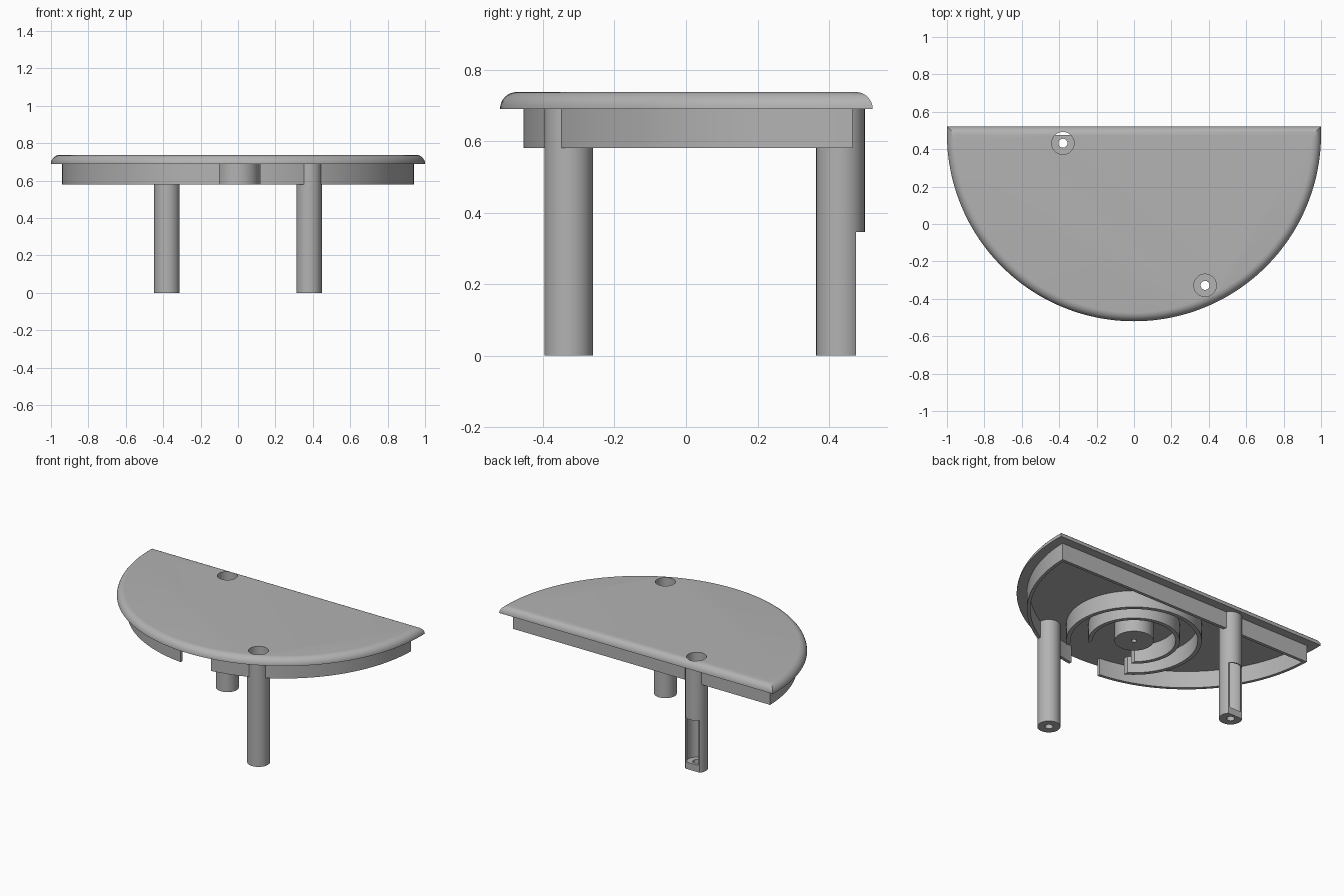
import bpy, bmesh
from math import pi, sin, cos, asin, radians

cube = bpy.data.objects.get("Cube")
if cube:
    bpy.data.objects.remove(cube, do_unlink=True)

grey = bpy.data.materials.new("matte grey")
grey.use_nodes = True
colour = (0.45, 0.45, 0.45, 1)
grey.diffuse_color = colour
grey.node_tree.nodes["Principled BSDF"].inputs["Base Color"].default_value = colour

CENTRE_Y = 0.48            # centre of the big arc
UNDER, RIM, TOP = 0.69, 0.58, 0.737
LEG_R, BORE_R = 0.068, 0.06


def segment(radius, chord_y, z, n=96):
    """Outline of a disc cut off by a straight back edge."""
    a = asin((chord_y - CENTRE_Y) / radius)
    angles = [pi - a + (pi + 2 * a) * i / n for i in range(n + 1)]
    return [(radius * cos(t), CENTRE_Y + radius * sin(t), z) for t in angles]


def circle(radius, z, n=64):
    return [(radius * cos(2 * pi * i / n), radius * sin(2 * pi * i / n), z) for i in range(n)]


def loft(name, loops, closed=False, location=(0, 0, 0)):
    """Skin matching loops, either capped or joined end to start."""
    bm = bmesh.new()
    rows = [[bm.verts.new(p) for p in loop] for loop in loops]
    pairs = list(zip(rows, rows[1:]))
    if closed:
        pairs.append((rows[-1], rows[0]))
    else:
        bm.faces.new(rows[0])
        bm.faces.new(rows[-1])
    for lo, hi in pairs:
        for i in range(len(lo)):
            j = (i + 1) % len(lo)
            bm.faces.new((lo[i], lo[j], hi[j], hi[i]))
    bmesh.ops.recalc_face_normals(bm, faces=bm.faces)
    mesh = bpy.data.meshes.new(name)
    bm.to_mesh(mesh)
    bm.free()
    mesh.materials.append(grey)
    obj = bpy.data.objects.new(name, mesh)
    obj.location = location
    bpy.context.collection.objects.link(obj)
    return obj


def cylinder(name, r, x, y, z0, z1):
    return loft(name, [circle(r, z0), circle(r, z1)], location=(x, y, 0))


def box(x0, x1, y0, y1, z0, z1):
    return loft("cutter", [[(x0, y0, z), (x1, y0, z), (x1, y1, z), (x0, y1, z)] for z in (z0, z1)])


def cut(obj, cutter):
    """Subtract the cutter and discard it."""
    mod = obj.modifiers.new("cut", 'BOOLEAN')
    mod.operation, mod.solver, mod.object = 'DIFFERENCE', 'EXACT', cutter
    bpy.context.view_layer.update()
    bpy.context.view_layer.objects.active = obj
    bpy.ops.object.modifier_apply(modifier=mod.name)
    bpy.data.objects.remove(cutter, do_unlink=True)


# Table top with a quarter-round edge
edge = TOP - UNDER
loops = []
for i in range(9):
    t = pi / 2 * i / 8
    inset = edge * (1 - cos(t))
    loops.append(segment(1 - inset, 0.522 - inset, UNDER + edge * sin(t)))
table_top = loft("table_top", loops)

# Skirt wall below the top, open at the front
skirt = loft("skirt", [segment(0.94, 0.465, RIM), segment(0.94, 0.465, UNDER),
                       segment(0.92, 0.445, UNDER), segment(0.92, 0.445, RIM)], closed=True)
cut(skirt, box(-0.10, 0.12, -0.6, -0.3, 0.5, 0.8))
parts = [table_top, skirt]

# Concentric open rings underneath
for name, r, x0, x1 in (("outer_ring", 0.40, -0.21, 0.27), ("inner_ring", 0.27, -0.16, 0.19)):
    ring = loft(name, [circle(r, RIM), circle(r, UNDER), circle(r - 0.025, UNDER),
                       circle(r - 0.025, RIM)], closed=True)
    cut(ring, box(x0, x1, -0.6, -0.1, 0.5, 0.8))
    parts.append(ring)

# Central boss with a blind hole
boss = cylinder("centre_boss", 0.115, 0, 0, RIM, UNDER)
cut(boss, cylinder("cutter", 0.016, 0, 0, 0.5, 0.65))
parts.append(boss)

# Hollow legs, bored from the top with a small hole in the foot
for name, x, y in (("front_leg", 0.38, -0.328), ("back_leg", -0.38, 0.432)):
    leg = cylinder(name, LEG_R, x, y, 0, UNDER)
    for part in (leg, table_top, skirt):
        cut(part, cylinder("cutter", BORE_R, x, y, 0.045, 0.9))
    cut(leg, cylinder("cutter", 0.024, x, y, -0.1, 0.1))
    if name == "back_leg":
        cut(leg, box(x - 0.2, x + 0.2, 0.475, 0.7, -0.1, 0.345))
    parts.append(leg)

# Smooth rounded surfaces, sharp edges kept
bpy.ops.object.select_all(action='DESELECT')
for part in parts:
    part.select_set(True)
bpy.context.view_layer.objects.active = table_top
bpy.ops.object.shade_smooth_by_angle(angle=radians(30))
